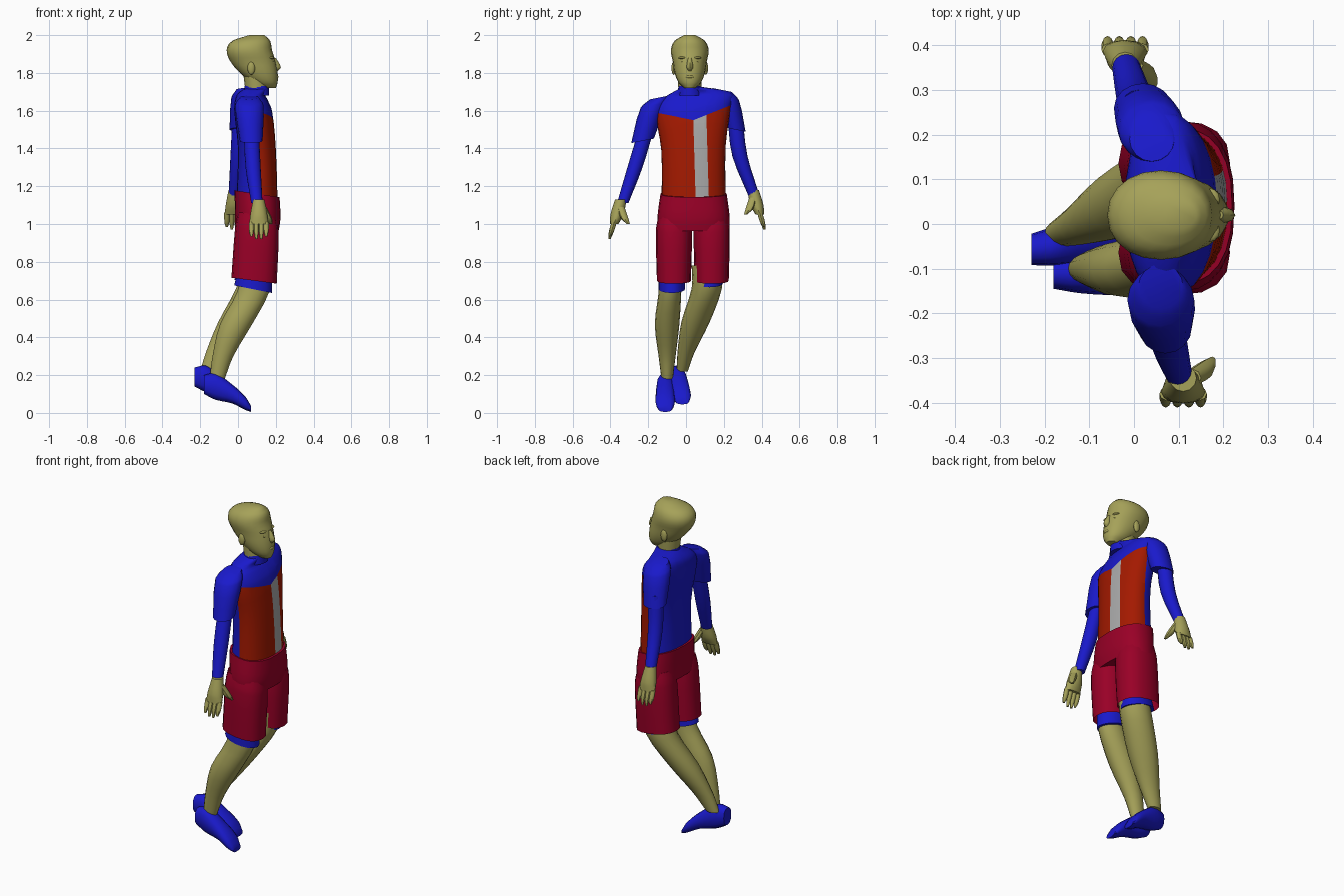
import bpy, bmesh, math
from mathutils import Vector

cube = bpy.data.objects.get("Cube")
if cube:
    bpy.data.objects.remove(cube, do_unlink=True)

parts = []


def material(name, red, green, blue):
    mat = bpy.data.materials.new(name)
    mat.use_nodes = True
    color = (red, green, blue, 1)
    mat.diffuse_color = color
    shader = mat.node_tree.nodes["Principled BSDF"]
    shader.inputs["Base Color"].default_value = color
    shader.inputs["Roughness"].default_value = .7
    return mat


SKIN = material("skin", .38, .36, .1)
BLUE = material("blue_cloth", .01, .01, .6)
RED = material("red_cloth", .37, .01, 0)
CRIMSON = material("crimson_cloth", .32, 0, .02)
GREY = material("grey_cloth", .4, .4, .4)


def finish(bm, name, *mats):
    """Turn a bmesh into a named object with its materials."""
    bmesh.ops.recalc_face_normals(bm, faces=bm.faces)
    mesh = bpy.data.meshes.new(name)
    bm.to_mesh(mesh)
    bm.free()
    for mat in mats:
        mesh.materials.append(mat)
    obj = bpy.data.objects.new(name, mesh)
    bpy.context.scene.collection.objects.link(obj)
    parts.append(obj)
    return obj


def smooth_sections(sections, steps=3):
    """Ease between the given sections with cubic curves along the loft axis."""
    keys = [Vector(s if len(s) == 5 else (*s, s[-1])) for s in sections]
    last = len(keys) - 1
    slopes = []
    for i in range(last + 1):
        before, after = keys[max(i - 1, 0)], keys[min(i + 1, last)]
        slopes.append((after - before) / (after[0] - before[0]))
    result = [keys[0]]
    for i in range(last):
        a, b = keys[i], keys[i + 1]
        span = b[0] - a[0]
        for step in range(1, steps + 1):
            t = step / steps
            ease = t * t * (3 - 2 * t)
            leave, arrive = t * (1 - t) ** 2, t * t * (t - 1)
            result.append(a.lerp(b, ease) + (slopes[i] * leave + slopes[i + 1] * arrive) * span)
    return result


def loft_mesh(sections, sides=16, power=2, tilt=(0, 0), lengthwise=False, open_end=False):
    """Skin rounded sections: height, centre u, centre v, radius u and, if different, radius v."""
    bm = bmesh.new()
    rings = []
    for height, u, v, radius_u, radius_v in smooth_sections(sections):
        ring = []
        for i in range(sides):
            angle = math.tau * i / sides
            c, s = math.cos(angle), math.sin(angle)
            du = math.copysign(abs(c) ** (2 / power), c) * radius_u
            dv = math.copysign(abs(s) ** (2 / power), s) * radius_v
            w = height + tilt[0] * du + tilt[1] * dv
            ring.append(bm.verts.new((w, v + dv, u + du) if lengthwise else (u + du, v + dv, w)))
        rings.append(ring)
    for lower, upper in zip(rings, rings[1:]):
        for i in range(sides):
            j = (i + 1) % sides
            bm.faces.new((lower[i], lower[j], upper[j], upper[i]))
    bm.faces.new(rings[0])
    if not open_end:
        bm.faces.new(rings[-1])
    return bm


def loft(name, mat, sections, **options):
    return finish(loft_mesh(sections, **options), name, mat)


def ball(name, mat, center, size):
    bm = bmesh.new()
    bmesh.ops.create_uvsphere(bm, u_segments=12, v_segments=8, radius=1)
    for vert in bm.verts:
        vert.co = Vector(center) + vert.co * Vector(size)
    return finish(bm, name, mat)


# Jersey torso, cut along the seams of its colour panels
torso = loft_mesh([(1.1, .1, .04, .11, .17), (1.4, .1, .04, .1, .17), (1.6, .08, .04, .1, .2),
                   (1.66, .07, .05, .085, .2), (1.69, .07, .05, .07, .16),
                   (1.72, .1, .02, .06)], sides=24, power=2.3, tilt=(0, .1))
seams = {
    "front": ((.1, 0, 0), (1, 0, 0)),
    "yoke_right": ((0, .04, 1.55), (0, .2, 1)),
    "yoke_left": ((0, .04, 1.55), (0, -.4, 1)),
    "stripe_in": ((0, .04, 1.5), (0, 1, .03)),
    "stripe_out": ((0, .11, 1.5), (0, -1, -.03)),
}
for point, normal in seams.values():
    bmesh.ops.bisect_plane(torso, geom=torso.verts[:] + torso.edges[:] + torso.faces[:],
                           plane_co=point, plane_no=normal)
for face in torso.faces:
    center = face.calc_center_median()
    inside = {key: (center - Vector(p)).dot(Vector(n)) > 0 for key, (p, n) in seams.items()}
    yoke = inside["yoke_right"] and inside["yoke_left"]
    if inside["front"] and not yoke:
        face.material_index = 2 if inside["stripe_in"] and inside["stripe_out"] else 1
finish(torso, "jersey", BLUE, RED, GREY)
loft("collar", BLUE, [(1.68, .1, .02, .065), (1.73, .1, .02, .065, .06)])

# Sleeves and forearms
loft("left_sleeve", BLUE, [(1.71, .04, .19, .05), (1.67, .04, .21, .075, .07),
                           (1.5, .02, .26, .065, .055)], tilt=(0, -.2))
loft("right_sleeve", BLUE, [(1.67, .06, -.14, .05), (1.63, .06, -.17, .075, .07),
                            (1.44, .07, -.23, .06)], tilt=(0, .2))
loft("left_arm", BLUE, [(1.56, .01, .26, .04), (1.36, 0, .285, .04), (1.15, -.02, .36, .03)])
loft("right_arm", BLUE, [(1.5, .07, -.21, .04), (1.3, .08, -.27, .04), (1.11, .1, -.335, .03)])


def hand(side, wrist, sign):
    """Palm, four spread fingers and a thumb, mirrored by the sign."""
    origin = Vector(wrist)

    def piece(name, sections, sides=8):
        placed = [(origin.z + z, origin.x + x, origin.y + sign * y, *radii)
                  for z, x, y, *radii in sections]
        loft(f"{side}_{name}", SKIN, placed, sides=sides)

    piece("palm", [(.02, 0, 0, .03), (-.06, 0, .02, .045, .035), (-.11, 0, .035, .05, .022)], 12)
    for i in range(4):
        x = (i - 1.5) * .026
        length = .19 if i in (1, 2) else .175
        piece(f"finger_{i + 1}", [(-.1, x, .035, .014), (-.15, x, .05, .013),
                                  (-length, x, .06, .006)])
    piece("thumb", [(-.02, .02, 0, .02), (-.08, .05, -.02, .02), (-.11, .065, -.04, .008)])


hand("left", (-.02, .355, 1.16), 1)
hand("right", (.11, -.345, 1.11), -1)

# Shorts and the under-shorts showing below their hems
loft("shorts_hips", CRIMSON, [(1.16, .1, .04, .12, .175), (1.05, .105, .04, .12, .19),
                              (.98, .1, .04, .115, .19)], sides=24, power=2.4, tilt=(-.15, 0))
for side, sign in (("left", 1), ("right", -1)):
    y = .036 + sign * .1
    loft(side + "_shorts_leg", CRIMSON, [(1.05, .1, y, .1, .08), (.97, .1, y, .115, .095),
                                         (.7, .085, y, .12, .09)],
         power=2.4, tilt=(-.13, 0), open_end=True)
    y = .025 + sign * .1
    hem = .67 + sign * .015
    loft(side + "_cuff", BLUE, [(.74, .09, y, .09, .07), (hem, .08, y, .1, .07)], tilt=(-.2, 0))

# Bare legs
loft("right_leg", SKIN, [(.78, .1, -.08, .08, .06), (.64, .08, -.085, .085, .06),
                         (.47, -.01, -.1, .085, .065), (.3, -.08, -.1, .055, .045),
                         (.18, -.11, -.1, .04, .03)])
loft("left_leg", SKIN, [(.78, .1, .11, .08), (.66, .08, .11, .09, .08),
                        (.48, -.02, .05, .085, .075), (.32, -.11, 0, .06, .045),
                        (.22, -.16, -.02, .04, .03)])

# Shoes: one last, placed twice, the left one turned outward
last = [(-.18, .15, -.11, .05, .035), (-.12, .14, -.11, .07, .045), (-.03, .1, -.11, .05),
        (.04, .05, -.11, .035, .05), (.07, .02, -.11, .015, .035)]
for side, offset, turn in (("right", (0, 0, 0), 0), ("left", (-.05, .04, .08), .15)):
    placed = [(x + offset[0], z + offset[1], y + offset[2] + turn * x, *radii)
              for x, z, y, *radii in last]
    loft(side + "_shoe", BLUE, placed, lengthwise=True, sides=12, power=2.4)

# Head and neck
loft("neck", SKIN, [(1.7, .1, .02, .06), (1.82, .09, .02, .065)])
loft("head", SKIN, [(1.72, .16, .02, .04, .03), (1.75, .14, .02, .07, .06),
                    (1.8, .11, .02, .1, .08), (1.86, .08, .02, .12, .09),
                    (1.92, .06, .02, .12, .1), (1.97, .07, .02, .1, .08),
                    (2, .1, .02, .04, .03)], sides=20, power=2.1)
loft("nose", SKIN, [(1.88, .19, .02, .01), (1.83, .2, .02, .027, .018),
                    (1.81, .2, .02, .01)], sides=8)
ball("lips", SKIN, (.2, .02, 1.78), (.015, .025, .01))
for side, sign in (("left", 1), ("right", -1)):
    cheek = .02 + sign * .035
    ball(side + "_ear", SKIN, (.07, .02 + sign * .085, 1.825), (.02, .012, .035))
    ball(side + "_eye", SKIN, (.18, cheek, 1.855), (.012, .013, .007))
    ball(side + "_brow", SKIN, (.17, cheek, 1.88), (.022, .025, .008))

# Smooth shading with sharp hems
bpy.ops.object.select_all(action="DESELECT")
for obj in parts:
    obj.select_set(True)
bpy.context.view_layer.objects.active = parts[0]
bpy.ops.object.shade_smooth_by_angle(angle=math.radians(45))
